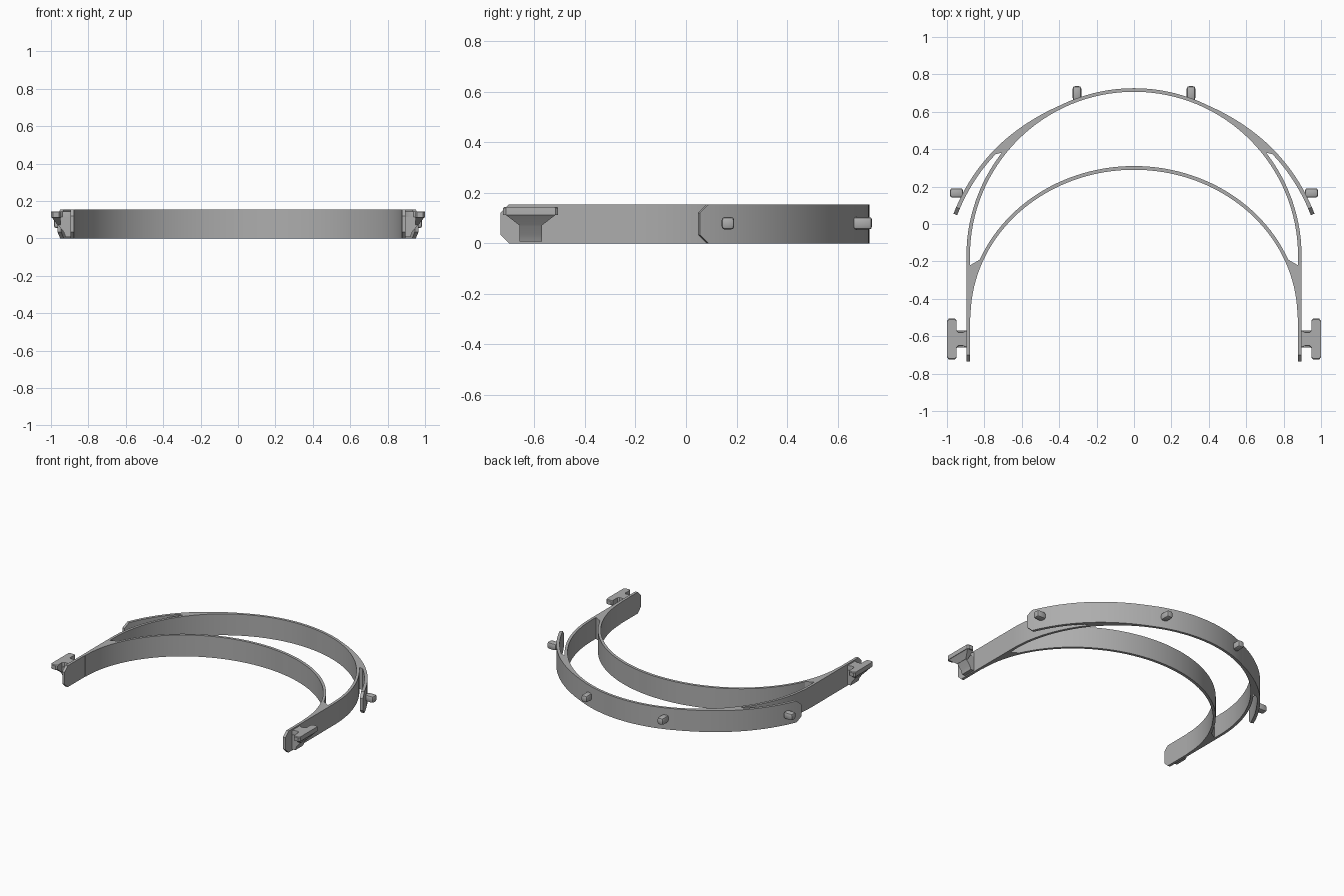
import bpy, bmesh, math
from mathutils import Vector

old = bpy.data.objects.get("Cube")
if old:
    bpy.data.objects.remove(old, do_unlink=True)

H = 0.155          # band height
CUT = 0.034        # corner chamfer at free ends
CY = -0.17         # centre of the main arc

grey = bpy.data.materials.new("grey plastic")
grey.use_nodes = True
grey.diffuse_color = (0.42, 0.42, 0.42, 1)
grey.node_tree.nodes["Principled BSDF"].inputs["Base Color"].default_value = (0.42, 0.42, 0.42, 1)


def finish(name, bm, angle=30):
    bmesh.ops.recalc_face_normals(bm, faces=bm.faces)
    mesh = bpy.data.meshes.new(name)
    bm.to_mesh(mesh)
    bm.free()
    mesh.materials.append(grey)
    ob = bpy.data.objects.new(name, mesh)
    bpy.context.collection.objects.link(ob)
    bpy.ops.object.select_all(action='DESELECT')
    ob.select_set(True)
    bpy.context.view_layer.objects.active = ob
    bpy.ops.object.shade_smooth_by_angle(angle=math.radians(angle))
    return ob


def loft(bm, rings):
    """Skin a list of equal rings of points and cap both ends."""
    rows = [[bm.verts.new(p) for p in ring] for ring in rings]
    n = len(rows[0])
    for a, b in zip(rows, rows[1:]):
        for i in range(n):
            j = (i + 1) % n
            bm.faces.new((a[i], a[j], b[j], b[i]))
    bm.faces.new(rows[0])
    bm.faces.new(rows[-1])


def strip(name, outer, inner, cut_ends=()):
    """Upright band between two plan edges, with chamfered free ends."""
    bm = bmesh.new()
    ends = [e % len(outer) for e in cut_ends]
    rings = []
    for i, (o, q) in enumerate(zip(outer, inner)):
        c = CUT if i in ends else 0
        rings.append([(*o, c), (*o, H - c), (*q, H - c), (*q, c)])
    loft(bm, rings)
    return finish(name, bm)


def arc(a, b, cy, n):
    return [(a * math.cos(math.pi * i / n), cy + b * math.sin(math.pi * i / n))
            for i in range(n + 1)]


# Main horseshoe band with straight arms
def horseshoe(r):
    ys = (-0.735, -0.70, -0.45)
    return [(r, y) for y in ys] + arc(r, r, CY, 64) + [(-r, y) for y in reversed(ys)]


strip("main_band", horseshoe(0.896), horseshoe(0.877), (0, -1))

# Inner forehead arc, thickened where it joins the arms
outer = [(math.copysign(0.88, x), y) if y < -0.2 else (x, y)
         for x, y in arc(0.892, 0.81, -0.5, 72)]
strip("forehead_band", outer, arc(0.874, 0.79, -0.5, 72))


# Flared wings that leave the main band and end free
def wing(side):
    p = [Vector(v) for v in ((0.30, 0.672), (0.611, 0.561), (0.846, 0.362), (0.965, 0.055))]
    centre = Vector((0, CY))
    outer, inner = [], []
    n = 26
    for i in range(n + 1):
        t = i / n
        u = 1 - t
        o = p[0] * u**3 + p[1] * 3 * u * u * t + p[2] * 3 * u * t * t + p[3] * t**3
        d = ((p[1] - p[0]) * u * u + (p[2] - p[1]) * 2 * u * t + (p[3] - p[2]) * t * t).normalized()
        radial = o - centre
        if radial.length < 0.896 + 0.042:
            q = centre + radial.normalized() * 0.887
        else:
            q = o + Vector((d.y, -d.x)) * 0.021
        outer.append((side * o.x, o.y))
        inner.append((side * q.x, q.y))
    return outer, inner


# Rounded pegs
def peg(name, centre, size):
    bm = bmesh.new()
    bmesh.ops.create_cube(bm, size=1)
    for v in bm.verts:
        v.co = Vector(centre) + Vector(a * b for a, b in zip(v.co, size))
    bmesh.ops.bevel(bm, geom=bm.edges[:], offset=0.013, segments=2,
                    profile=0.5, affect='EDGES')
    finish(name, bm)


# T-shaped strap hook with a tapered support underneath
def hook(label, side):
    yc = -0.615
    half = [(0.89, 0.047), (0.912, 0.037), (0.938, 0.037), (0.948, 0.047),
            (0.948, 0.098), (0.957, 0.109), (0.99, 0.109), (1.0, 0.098)]
    plan = half + [(x, -y) for x, y in reversed(half)]
    bm = bmesh.new()

    def shrunk(z, k):
        return [(side * (0.97 + (x - 0.97) * k), yc + y * k, z) for x, y in plan]
    loft(bm, [shrunk(0.113, 1), shrunk(0.140, 1), shrunk(0.145, 0.96)])
    finish("strap_hook_" + label, bm)

    bm = bmesh.new()
    web = [(0.89, 0.008), (0.922, 0.008), (0.932, 0.035), (0.965, 0.075),
           (0.985, 0.114), (0.89, 0.114)]
    loft(bm, [[(side * x, yc + y, z) for x, z in web] for y in (-0.045, 0.045)])
    loft(bm, [[(side * x, yc + s * w, z) for x, s in
               ((x0, -1), (x1, -1), (x1, 1), (x0, 1))]
              for x0, x1, w, z in ((0.95, 0.965, 0.045, 0.072),
                                   (0.949, 0.992, 0.092, 0.108),
                                   (0.949, 0.998, 0.102, 0.115))])
    finish("hook_support_" + label, bm)


for label, side in (("left", 1), ("right", -1)):
    strip("wing_" + label, *wing(side), cut_ends=(-1,))
    peg("back_peg_" + label, (side * 0.305, 0.699, 0.08), (0.046, 0.076, 0.05))
    peg("side_peg_" + label, (side * 0.949, 0.166, 0.08), (0.07, 0.05, 0.05))
    hook(label, side)
